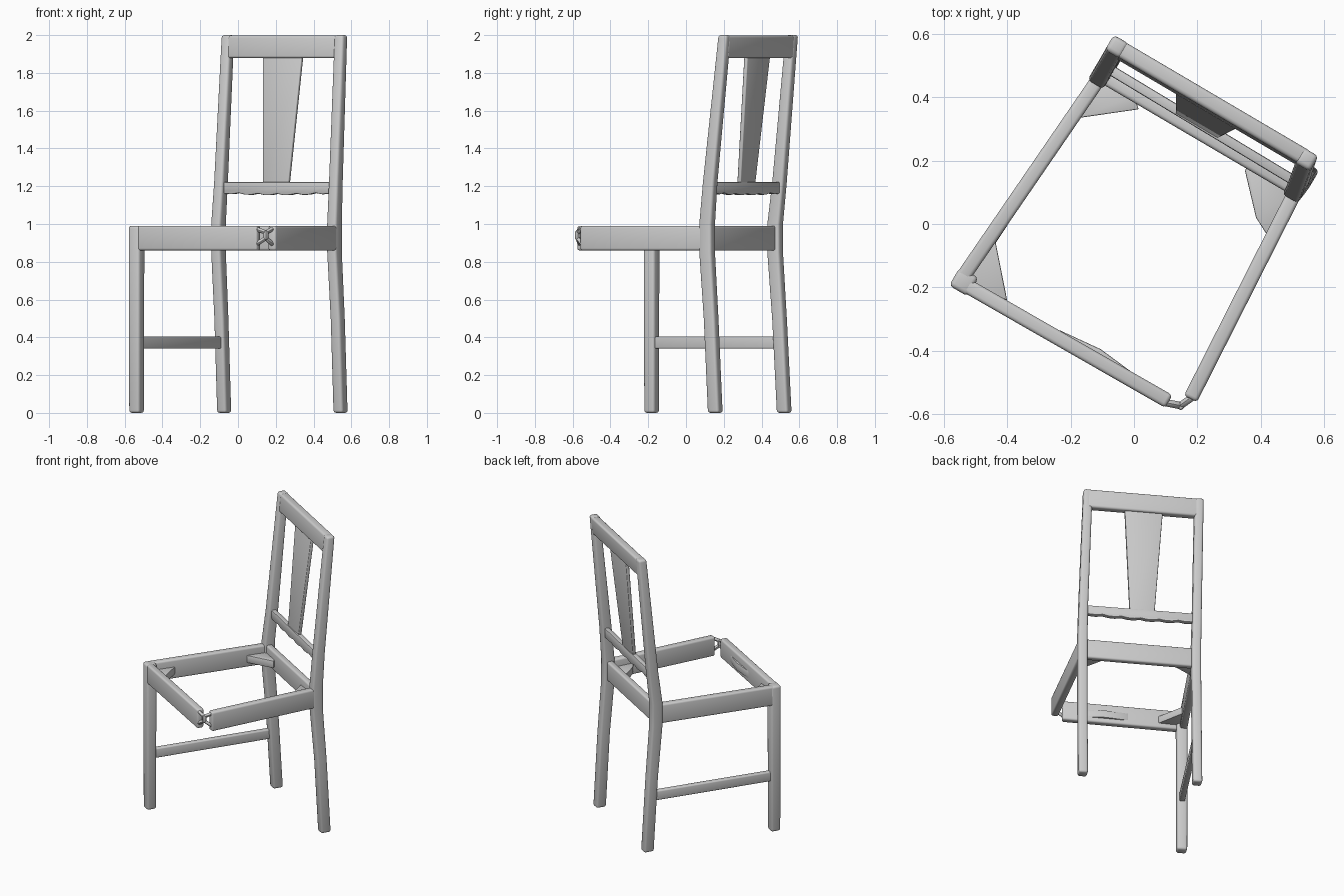
import bpy, bmesh, math
from mathutils import Vector

if "Cube" in bpy.data.objects:
    bpy.data.objects.remove(bpy.data.objects["Cube"])

Z = Vector((0, 0, 1))
ANG = math.radians(-30.4)                      # chair is turned about z
U = Vector((math.cos(ANG), math.sin(ANG), 0))  # chair's sideways direction
V = Vector((-U.y, U.x, 0))                     # chair's backward direction


def solid(name, rings, bevel=0.012, segs=3):
    """Loft point rings into a closed solid with rounded edges."""
    bm = bmesh.new()
    vs = [[bm.verts.new(p) for p in r] for r in rings]
    n = len(vs[0])
    for a, b in zip(vs, vs[1:]):
        for i in range(n):
            bm.faces.new((a[i], a[(i + 1) % n], b[(i + 1) % n], b[i]))
    bm.faces.new(vs[0][::-1])
    bm.faces.new(vs[-1])
    bmesh.ops.recalc_face_normals(bm, faces=bm.faces)
    sharp = [e for e in bm.edges if e.calc_face_angle(0) > math.radians(30)]
    bmesh.ops.bevel(bm, geom=sharp, offset=bevel, segments=segs, profile=0.5,
                    affect='EDGES', clamp_overlap=True)
    me = bpy.data.meshes.new(name)
    bm.to_mesh(me)
    bm.free()
    ob = bpy.data.objects.new(name, me)
    bpy.context.collection.objects.link(ob)
    return ob


def rect(c, a, b):
    c = Vector(c)
    return [c - a - b, c + a - b, c + a + b, c - a + b]


def post(name, sections, bevel=0.014):
    """Upright part: sections are (x, y, z, width, depth)."""
    return solid(name, [rect((x, y, z), U * w / 2, V * d / 2)
                        for x, y, z, w, d in sections], bevel)


def rail(name, p0, p1, z0, z1, thick, bevel=0.012):
    """Horizontal board between two plan points."""
    p0, p1 = Vector((*p0, (z0 + z1) / 2)), Vector((*p1, (z0 + z1) / 2))
    d = (p1 - p0).normalized()
    side = Vector((-d.y, d.x, 0)) * thick / 2
    return solid(name, [rect(p, side, Z * (z1 - z0) / 2) for p in (p0, p1)], bevel)


# Legs (the front right one is missing on this broken chair)
post("front_left_leg", [(-0.537, -0.182, 0, 0.064, 0.064),
                        (-0.537, -0.182, 0.99, 0.068, 0.068)])
post("back_left_leg", [(-0.073, 0.52, 0, 0.058, 0.068),
                       (-0.088, 0.495, 0.5, 0.058, 0.068),
                       (-0.103, 0.472, 0.85, 0.058, 0.074),
                       (-0.103, 0.472, 1.0, 0.058, 0.074),
                       (-0.090, 0.495, 1.22, 0.056, 0.068),
                       (-0.053, 0.560, 2.0, 0.056, 0.055)])
post("back_right_leg", [(0.543, 0.155, 0, 0.058, 0.068),
                        (0.528, 0.133, 0.5, 0.058, 0.068),
                        (0.511, 0.112, 0.85, 0.058, 0.074),
                        (0.511, 0.112, 1.0, 0.058, 0.074),
                        (0.518, 0.128, 1.22, 0.056, 0.068),
                        (0.545, 0.205, 2.0, 0.056, 0.055)])

# Seat frame
rail("front_seat_rail", (-0.54, -0.188), (0.110, -0.560), 0.86, 0.99, 0.046)
rail("left_seat_rail", (-0.543, -0.172), (-0.115, 0.452), 0.86, 0.99, 0.046)
rail("right_seat_rail", (0.178, -0.552), (0.513, 0.110), 0.86, 0.99, 0.046)
rail("back_seat_rail", (-0.103, 0.468), (0.510, 0.108), 0.86, 0.99, 0.042)

# Side stretcher
rail("left_stretcher", (-0.537, -0.182), (-0.088, 0.500), 0.34, 0.405, 0.034, 0.008)

# Top rail, leaning with the legs
lean = Vector((0.0055, 0.0085, 0.12)) / 2
solid("top_rail", [rect((x, y, 1.938), V * 0.026, lean)
                   for x, y in ((-0.060, 0.558), (0.545, 0.202))], 0.013)

# Lower back slat with a gently waved bottom edge
a, b = Vector((-0.092, 0.497, 0)), Vector((0.518, 0.129, 0))
N = 18
prof = [(1, 1.222), (0, 1.222)] + [
    (i / N, 1.163 + 0.005 * math.cos(i * 2.1) - 0.008 * math.sin(math.pi * i / N))
    for i in range(N + 1)]
solid("lower_back_slat", [[a.lerp(b, t) + V * o + Z * z for t, z in prof]
                          for o in (-0.016, 0.016)], 0.006, 2)

# Tapered splat
post("back_splat", [(0.203, 0.318, 1.20, 0.155, 0.022),
                    (0.240, 0.378, 1.90, 0.240, 0.022)], 0.005)

# Corner braces inside the seat frame
braces = {
    "back_left_brace": [(-0.172, 0.335), (0.015, 0.362), (0.0, 0.405), (-0.105, 0.455)],
    "back_right_brace": [(0.350, 0.168), (0.385, 0.020), (0.420, -0.035), (0.500, 0.10), (0.36, 0.19)],
    "front_left_brace": [(-0.440, -0.040), (-0.400, -0.242), (-0.535, -0.175)],
    "front_rail_sliver": [(-0.235, -0.335), (-0.105, -0.395), (0.017, -0.485), (0.0, -0.497), (-0.235, -0.36)],
}
for name, pts in braces.items():
    solid(name, [[(x, y, z) for x, y in pts] for z in (0.89, 0.94)], 0.004, 2)


# Splintered joint where the missing leg was
def strut(name, p0, p1, r):
    p0, p1 = Vector(p0), Vector(p1)
    d = (p1 - p0).normalized()
    s = d.orthogonal().normalized() * r
    return solid(name, [rect(p, s, d.cross(s)) for p in (p0, p1)], r * 0.6, 2)


node_low, node_high = (0.147, -0.573, 0.925), (0.147, -0.573, 0.955)
strut("joint_core", (0.147, -0.573, 0.915), (0.147, -0.573, 0.965), 0.012)
for i, (zr, node) in enumerate(((0.89, node_low), (0.975, node_high))):
    strut(f"joint_left_splinter_{i}", (0.092, -0.562, zr), node, 0.010)
    strut(f"joint_right_splinter_{i}", (0.186, -0.545, zr), node, 0.010)

# Smooth shading with crisp edges kept
for ob in bpy.data.objects:
    ob.select_set(True)
    bpy.context.view_layer.objects.active = ob
bpy.ops.object.shade_smooth_by_angle(angle=math.radians(40))
